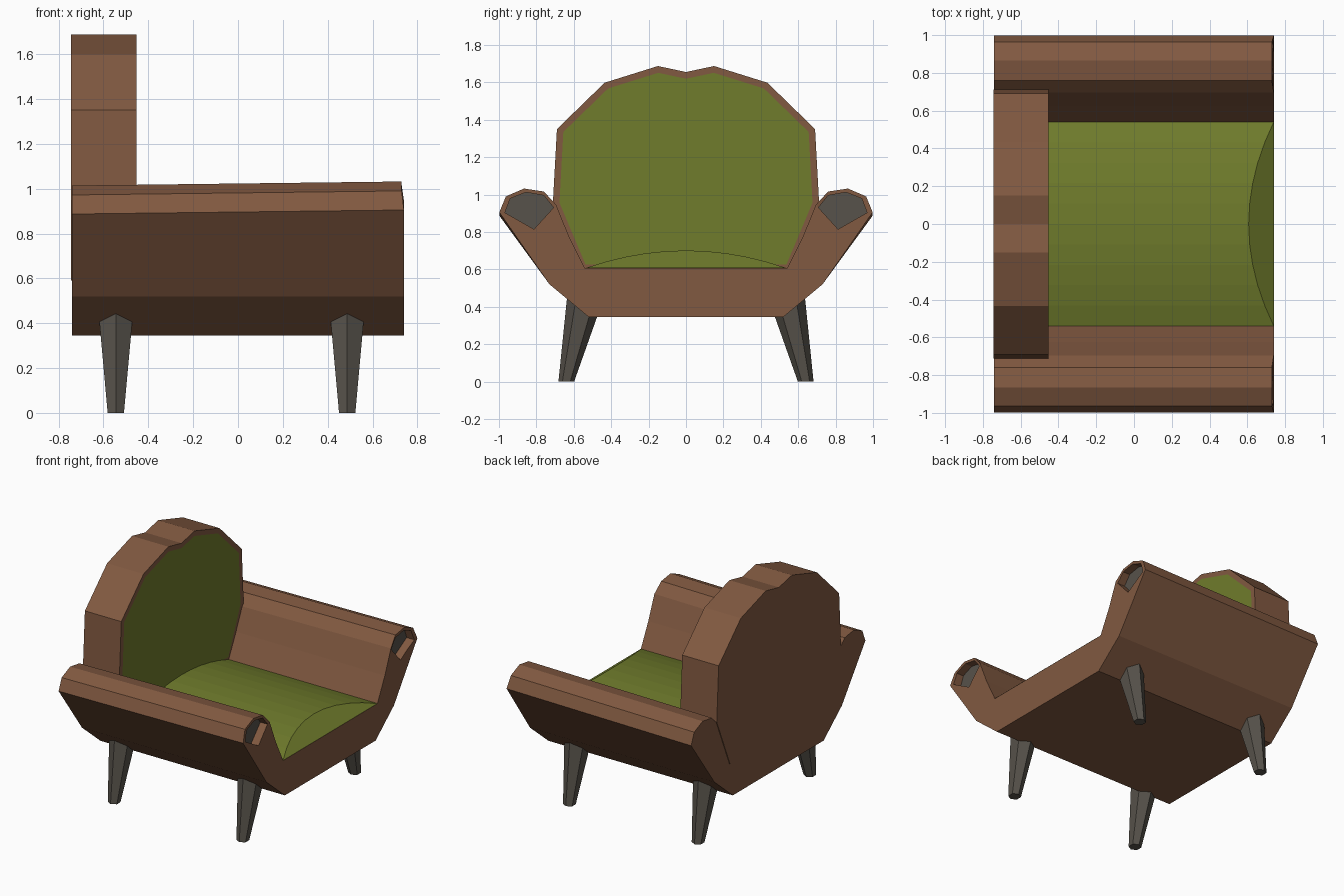
import bpy, bmesh, math

if "Cube" in bpy.data.objects:
    bpy.data.objects.remove(bpy.data.objects["Cube"])


def material(name, rgb):
    m = bpy.data.materials.new(name)
    m.diffuse_color = (*rgb, 1)
    m.use_nodes = True
    m.node_tree.nodes["Principled BSDF"].inputs["Base Color"].default_value = m.diffuse_color
    return m


BROWN = material("brown leather", (0.22, 0.10, 0.052))
GREEN = material("green fabric", (0.16, 0.20, 0.025))
GREY = material("dark wood", (0.095, 0.085, 0.07))


def finish(name, bm, *mats):
    bmesh.ops.recalc_face_normals(bm, faces=bm.faces)
    me = bpy.data.meshes.new(name)
    bm.to_mesh(me)
    bm.free()
    ob = bpy.data.objects.new(name, me)
    bpy.context.collection.objects.link(ob)
    for m in mats:
        me.materials.append(m)
    return ob


def loft(bm, rings):
    """Join equal rings of points and cap both ends; returns the two caps."""
    vs = [[bm.verts.new(p) for p in r] for r in rings]
    n = len(vs[0])
    for a, b in zip(vs, vs[1:]):
        for i in range(n):
            bm.faces.new((a[i], a[(i + 1) % n], b[(i + 1) % n], b[i]))
    return bm.faces.new(vs[0]), bm.faces.new(vs[-1])


def mirrored(half):
    """Close a half profile (y, z) across y = 0."""
    return half + [(-y, z) for y, z in reversed(half) if y > 0]


# Body: base and rolled arms in one profile, arms rising slightly to the front
body_prof = mirrored([(0.54, 0.605), (0.625, 0.775), (0.695, 0.946), (0.76, 1.016),
                      (0.866, 1.032), (0.963, 0.99), (0.998, 0.905), (0.73, 0.52),
                      (0.52, 0.345)])
bm = bmesh.new()
loft(bm, [[(-0.74, y, z - (0.018 if z > 0.8 else 0)) for y, z in body_prof],
          [(0.73 if z > 0.98 else 0.74, y, z) for y, z in body_prof]])
body = finish("body", bm, BROWN)

# Scroll recesses in the arm fronts, with a dark plate at the bottom
scroll = [(0.708, 0.93), (0.76, 0.995), (0.855, 1.012), (0.94, 0.978),
          (0.968, 0.903), (0.813, 0.815)]
for side, s in (("left", -1), ("right", 1)):
    bm = bmesh.new()
    loft(bm, [[(x, s * y, z) for y, z in scroll] for x in (0.67, 0.85)])
    cutter = finish(side + "_scroll_cutter", bm, BROWN)
    cutter.hide_render = True
    cutter.hide_set(True)
    mod = body.modifiers.new(side + " scroll", 'BOOLEAN')
    mod.operation = 'DIFFERENCE'
    mod.solver = 'EXACT'
    mod.object = cutter
    bm = bmesh.new()
    loft(bm, [[(x, s * y, z) for y, z in scroll] for x in (0.66, 0.675)])
    finish(side + "_arm_scroll", bm, GREY)

# Backrest: scalloped slab with an inset green panel on its front
back_prof = mirrored([(0, 1.655), (0.15, 1.687), (0.435, 1.598), (0.69, 1.35),
                      (0.712, 0.95), (0.56, 0.59)])
bm = bmesh.new()
rear, front = loft(bm, [[(x, y, z) for y, z in back_prof] for x in (-0.745, -0.453)])
bmesh.ops.recalc_face_normals(bm, faces=bm.faces)
bmesh.ops.inset_region(bm, faces=[front], thickness=0.035, use_even_offset=True)
front.material_index = 1
finish("backrest", bm, BROWN, GREEN)

# Seat cushion: shallow dome across the width with a sloped front
bm = bmesh.new()
N = 10
ys = [-0.54 + 1.08 * i / N for i in range(N + 1)]
hs = [0.095 * (1 - (y / 0.54) ** 2) for y in ys]
rows = [[bm.verts.new((x0 - k * h, y, 0.606 + h)) for y, h in zip(ys, hs)]
        for x0, k in ((-0.5, 0), (0.74, 1.4))]
for i in range(N):
    bm.faces.new((rows[0][i], rows[1][i], rows[1][i + 1], rows[0][i + 1]))
bm.faces.new(rows[1])
bm.faces.new(rows[0])
bm.faces.new((rows[0][0], rows[0][-1], rows[1][-1], rows[1][0]))
finish("seat_cushion", bm, GREEN)

# Legs: tapered six-sided posts splayed to the sides


def hexagon(cx, cy, z, rx, ry):
    return [(cx + rx * math.sin(math.pi * k / 3), cy + ry * math.cos(math.pi * k / 3), z)
            for k in range(6)]


for end, x in (("back", -0.545), ("front", 0.487)):
    for side, s in (("left", -1), ("right", 1)):
        bm = bmesh.new()
        loft(bm, [hexagon(x, s * 0.64, 0, 0.042, 0.042),
                  hexagon(x, s * 0.535, 0.46, 0.09, 0.10)])
        finish(f"{end}_{side}_leg", bm, GREY)
